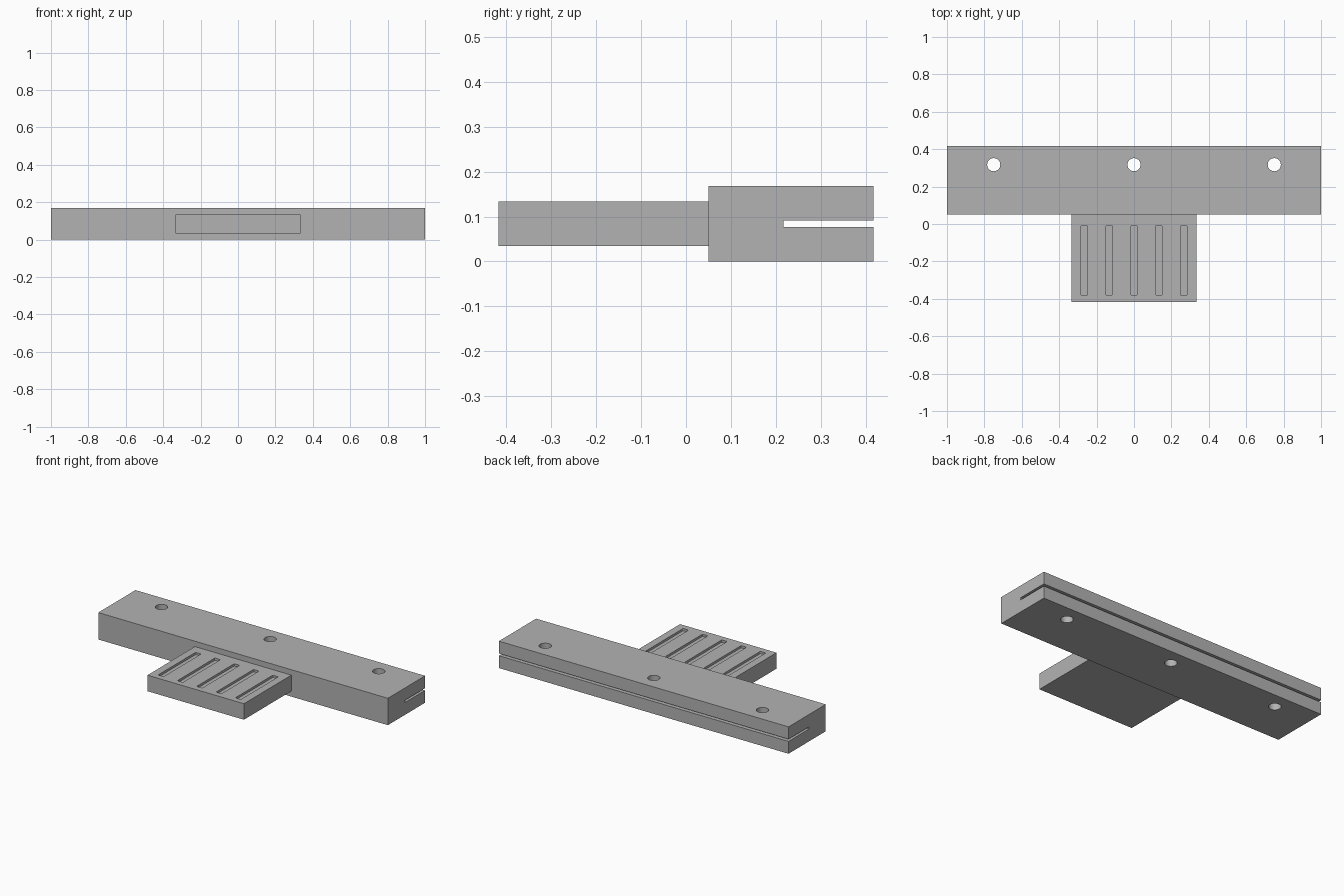
import bpy
import bmesh
from mathutils import Matrix, Vector

cube = bpy.data.objects.get("Cube")
if cube:
    bpy.data.objects.remove(cube, do_unlink=True)

# Single plain grey finish
grey = bpy.data.materials.new("plain_grey")
grey.use_nodes = True
colour = (0.45, 0.45, 0.45, 1)
grey.diffuse_color = colour
grey.node_tree.nodes["Principled BSDF"].inputs["Base Color"].default_value = colour


def add_object(name, bm):
    mesh = bpy.data.meshes.new(name)
    bm.to_mesh(mesh)
    bm.free()
    mesh.materials.append(grey)
    obj = bpy.data.objects.new(name, mesh)
    bpy.context.collection.objects.link(obj)
    return obj


def box(name, low, high, corner=0):
    """Box between two corners, optionally with rounded vertical edges."""
    low, high = Vector(low), Vector(high)
    bm = bmesh.new()
    place = Matrix.Translation((low + high) / 2) @ Matrix.Diagonal((*(high - low), 1))
    bmesh.ops.create_cube(bm, size=1, matrix=place)
    if corner:
        upright = [e for e in bm.edges
                   if abs(e.verts[0].co.z - e.verts[1].co.z) > 1e-4]
        bmesh.ops.bevel(bm, geom=upright, offset=corner, segments=3,
                        profile=0.5, affect='EDGES')
    return add_object(name, bm)


def drill(name, x, y, radius):
    bm = bmesh.new()
    bmesh.ops.create_cone(bm, cap_ends=True, segments=48, radius1=radius,
                          radius2=radius, depth=1,
                          matrix=Matrix.Translation((x, y, 0)))
    return add_object(name, bm)


def cut(target, cutters):
    """Subtract every cutter, then remove it."""
    bpy.context.view_layer.objects.active = target
    for cutter in cutters:
        cutter.hide_render = True
        mod = target.modifiers.new("cut", 'BOOLEAN')
        mod.operation = 'DIFFERENCE'
        mod.solver = 'EXACT'
        mod.object = cutter
        bpy.ops.object.modifier_apply(modifier=mod.name)
        bpy.data.objects.remove(cutter, do_unlink=True)


# Long bar, slit along its back edge and drilled with three holes
BACK, JOIN = 0.417, 0.05
bar = box("clamp_bar", (-1, JOIN, 0), (1, BACK, 0.168))
slit = box("slit_cutter", (-1.1, 0.217, 0.077), (1.1, BACK + 0.1, 0.091))
holes = [drill("hole_cutter", x, 0.317, 0.035) for x in (-0.75, 0, 0.75)]
cut(bar, [slit] + holes)

# Front tongue with five shallow grooves in its top
TOP = 0.134
tongue = box("grooved_tongue", (-0.333, -BACK, 0.034), (0.333, JOIN + 0.01, TOP))
grooves = []
for i in range(-2, 3):
    x = i * 0.1333
    grooves.append(box("groove_cutter", (x - 0.019, -0.38, TOP - 0.014),
                       (x + 0.019, -0.01, TOP + 0.1), corner=0.006))
cut(tongue, grooves)

# Smooth the hole walls while keeping edges crisp
bpy.ops.object.select_all(action='DESELECT')
for obj in (bar, tongue):
    obj.select_set(True)
bpy.context.view_layer.objects.active = bar
bpy.ops.object.shade_smooth_by_angle()
